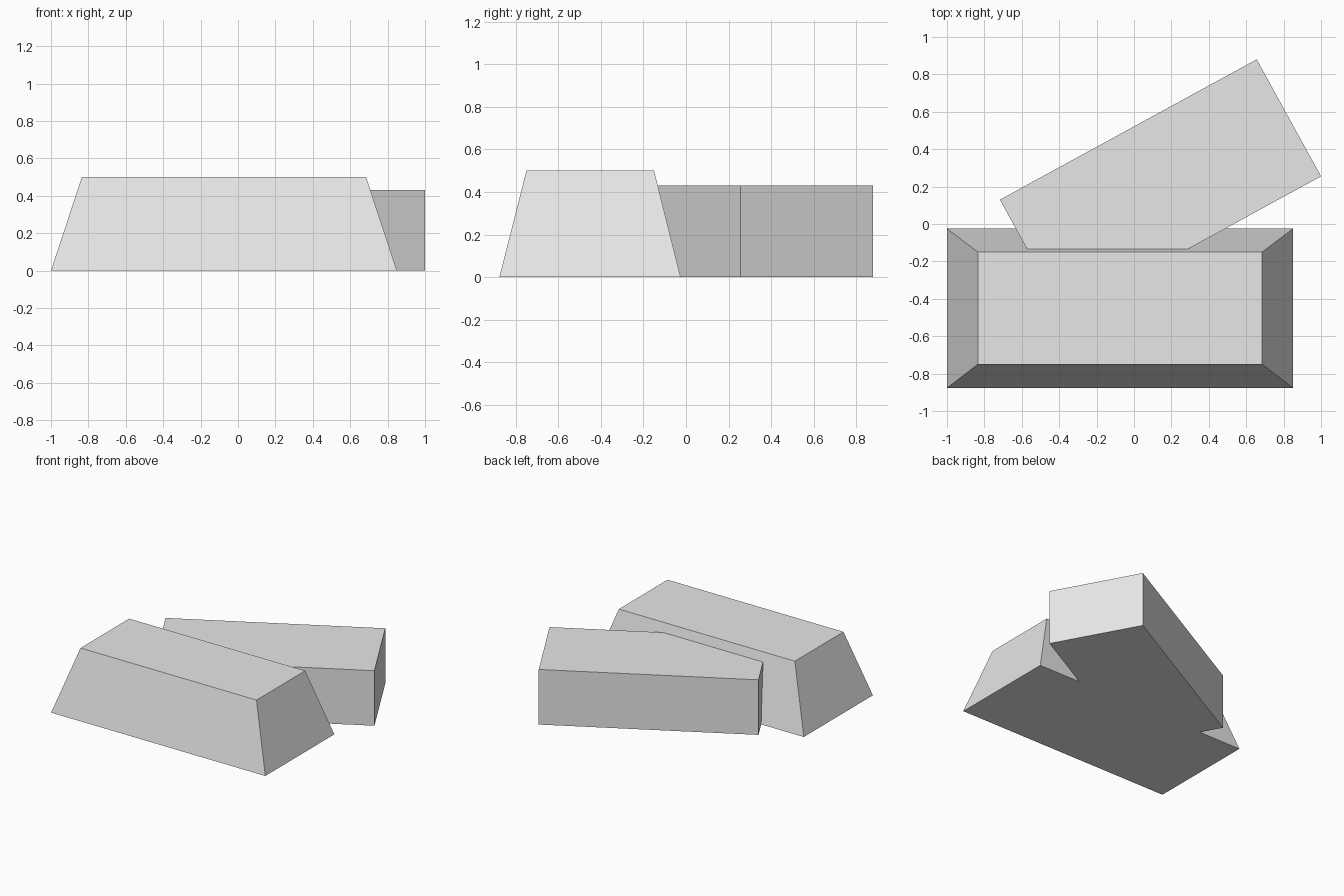
import bpy
import bmesh

if "Cube" in bpy.data.objects:
    bpy.data.objects.remove(bpy.data.objects["Cube"], do_unlink=True)

# Single plain grey
grey = bpy.data.materials.new("light_grey")
grey.use_nodes = True
colour = (0.8, 0.8, 0.8, 1)
grey.diffuse_color = colour
grey.node_tree.nodes["Principled BSDF"].inputs["Base Color"].default_value = colour


def prism(name, base, top, height):
    """Solid between two matching outlines at z = 0 and z = height."""
    bm = bmesh.new()
    low = [bm.verts.new((x, y, 0)) for x, y in base]
    high = [bm.verts.new((x, y, height)) for x, y in top]
    bm.faces.new(low)
    bm.faces.new(high)
    n = len(low)
    for i in range(n):
        j = (i + 1) % n
        bm.faces.new((low[i], low[j], high[j], high[i]))
    bmesh.ops.recalc_face_normals(bm, faces=bm.faces)
    mesh = bpy.data.meshes.new(name)
    bm.to_mesh(mesh)
    bm.free()
    mesh.materials.append(grey)
    obj = bpy.data.objects.new(name, mesh)
    bpy.context.collection.objects.link(obj)
    return obj


def rectangle(x0, x1, y0, y1):
    return [(x0, y0), (x1, y0), (x1, y1), (x0, y1)]


# Front block with tapered sides
prism("tapered_block", rectangle(-1, 0.85, -0.877, -0.025),
      rectangle(-0.835, 0.685, -0.75, -0.15), 0.5)

# Turned rear block, its near corner buried in the front one
outline = [(-0.717, 0.13), (-0.373, -0.495), (1, 0.255), (0.656, 0.88)]
prism("turned_block", outline, outline, 0.43)
